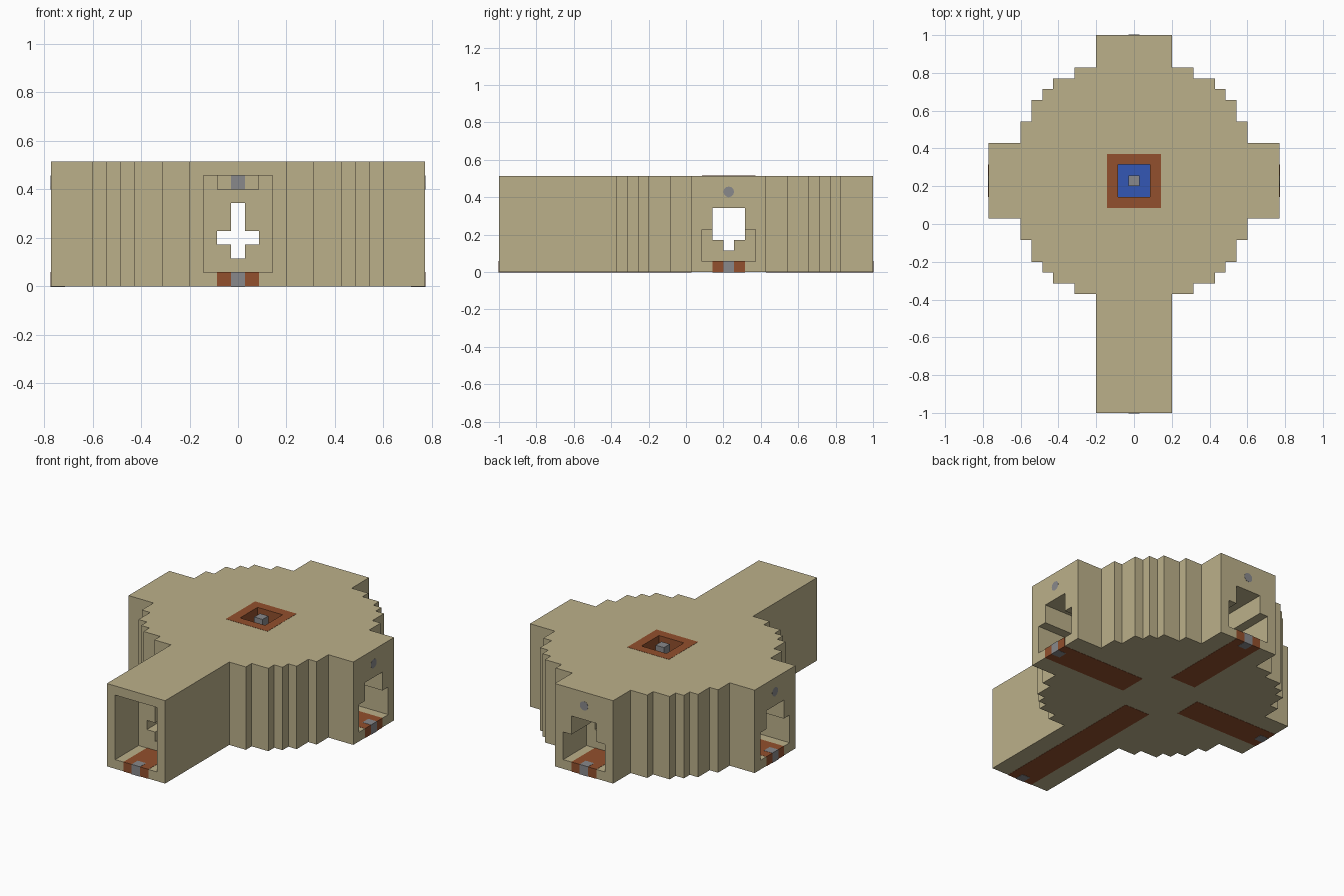
import bpy, bmesh, math
from mathutils import Matrix

if "Cube" in bpy.data.objects:
    bpy.data.objects.remove(bpy.data.objects["Cube"], do_unlink=True)

U = 2 / 35          # one block
CY = 4              # hub centre, in blocks along y
EPS = 0.02          # tiny overlap for inlaid parts, in blocks


def material(name, rgb):
    m = bpy.data.materials.new(name)
    m.use_nodes = True
    m.diffuse_color = (*rgb, 1)
    m.node_tree.nodes["Principled BSDF"].inputs["Base Color"].default_value = (*rgb, 1)
    return m


SAND = material("sandstone", (0.50, 0.435, 0.255))
RUST = material("rust_brown", (0.29, 0.08, 0.026))
GREY = material("grey", (0.25, 0.25, 0.26))
BLUE = material("blue", (0.033, 0.095, 0.46))


def finish(bm, name, mat):
    bmesh.ops.recalc_face_normals(bm, faces=bm.faces)
    me = bpy.data.meshes.new(name)
    bm.to_mesh(me)
    bm.free()
    ob = bpy.data.objects.new(name, me)
    bpy.context.collection.objects.link(ob)
    me.materials.append(mat)
    return ob


def box(name, mat, x, y, z, turn=0):
    """Box from ranges in blocks about the hub centre, turned by quarter turns."""
    bm = bmesh.new()
    bmesh.ops.create_cube(bm, size=1)
    for v in bm.verts:
        for i, r in enumerate((x, y, z)):
            v.co[i] = r[0] if v.co[i] < 0 else r[1]
    place = (Matrix.Scale(U, 4) @ Matrix.Translation((0, CY, 0))
             @ Matrix.Rotation(turn * math.pi / 2, 4, "Z"))
    bm.transform(place)
    return finish(bm, name, mat)


def carve(target, *ranges, turn=0):
    cutter = box("cutter", SAND, *ranges, turn=turn)
    cutter.hide_render = True
    mod = target.modifiers.new("carve", "BOOLEAN")
    mod.operation, mod.solver, mod.object = "DIFFERENCE", "EXACT", cutter
    bpy.context.view_layer.objects.active = target
    bpy.ops.object.modifier_apply(modifier=mod.name)
    bpy.data.objects.remove(cutter, do_unlink=True)


# Stepped hub with four arms: half width up to each distance from the centre
steps = [(3.5, 13.5), (5.5, 10.5), (7.5, 9.5), (8.5, 8.5), (9.5, 7.5), (10.5, 5.5)]


def stair(end):
    pts, last = [], 0
    for d, w in steps + [(end, 3.5)]:
        if last:
            pts.append((w, last))
        pts.append((w, d))
        last = d
    return pts


back, front = stair(13.5), stair(21.5)
outline = (back + [(-w, d) for w, d in reversed(back)]
           + [(-w, -d) for w, d in front] + [(w, -d) for w, d in reversed(front)])
bm = bmesh.new()
face = bm.faces.new([bm.verts.new((x * U, (y + CY) * U, 0)) for x, y in outline])
up = bmesh.ops.extrude_face_region(bm, geom=[face])["geom"]
bmesh.ops.translate(bm, vec=(0, 0, 9 * U),
                    verts=[v for v in up if isinstance(v, bmesh.types.BMVert)])
body = finish(bm, "hub_body", SAND)

# Front porch and the cross-shaped window at its back
carve(body, (-2.5, 2.5), (-22, -17.5), (1, 8))
carve(body, (-0.5, 0.5), (-18, -16), (2, 6))
carve(body, (-1.5, 1.5), (-18, -16), (3, 4))

# Passages through the hub
carve(body, (-1.5, 1.5), (-16.5, 14), (3, 6))
carve(body, (-0.5, 0.5), (-16.5, 14), (2, 3.5))
carve(body, (-14, 14), (-1.5, 1.5), (3, 6))
carve(body, (-14, 14), (-0.5, 0.5), (2, 3.5))

# Wide doorways on the left, back and right arms
for turn in (-1, 0, 1):
    carve(body, (-2.5, 2.5), (9.5, 14), (1, 4), turn=turn)

# Roof pit with its lining, floor and post
carve(body, (-2, 2), (-2, 2), (7, 10))
lining = box("pit_lining", RUST, (-2.5, 2.5), (-2.5, 2.5), (7, 9 + EPS))
carve(lining, (-1.5, 1.5), (-1.5, 1.5), (6, 10))
box("pit_floor", BLUE, (-1.6, 1.6), (-1.6, 1.6), (6.5, 7 + EPS))
box("pit_post", GREY, (-0.5, 0.5), (-0.5, 0.5), (7, 9))

# Floor runners with a grey end stone in every arm
for name, turn, end in (("left", -1, 13.5), ("back", 0, 13.5),
                        ("right", 1, 13.5), ("front", 2, 21.5)):
    box(name + "_runner", RUST, (-1.5, 1.5), (3.5, end + EPS), (-EPS, 1 + EPS), turn)
    box(name + "_end_stone", GREY, (-0.5, 0.5), (end - 1, end + 2 * EPS),
        (-2 * EPS, 1 + 2 * EPS), turn)

# Round studs above the three doorways
for name, turn in (("left", -1), ("back", 0), ("right", 1)):
    bm = bmesh.new()
    bmesh.ops.create_cone(bm, cap_ends=True, segments=12, radius1=0.5 * U,
                          radius2=0.5 * U, depth=0.006)
    bm.transform(Matrix.Translation((0, CY * U, 0))
                 @ Matrix.Rotation(turn * math.pi / 2, 4, "Z")
                 @ Matrix.Translation((0, 13.5 * U - 0.002, 7.5 * U))
                 @ Matrix.Rotation(math.pi / 2, 4, "X"))
    finish(bm, name + "_stud", GREY)

# Lintel inside the front porch
box("porch_lintel", SAND, (-1.5, 1.5), (-18.5, -17.4), (7, 8.1))
box("porch_lintel_stone", GREY, (-0.5, 0.5), (-18.5 - EPS, -18), (7 - EPS, 8.1))
